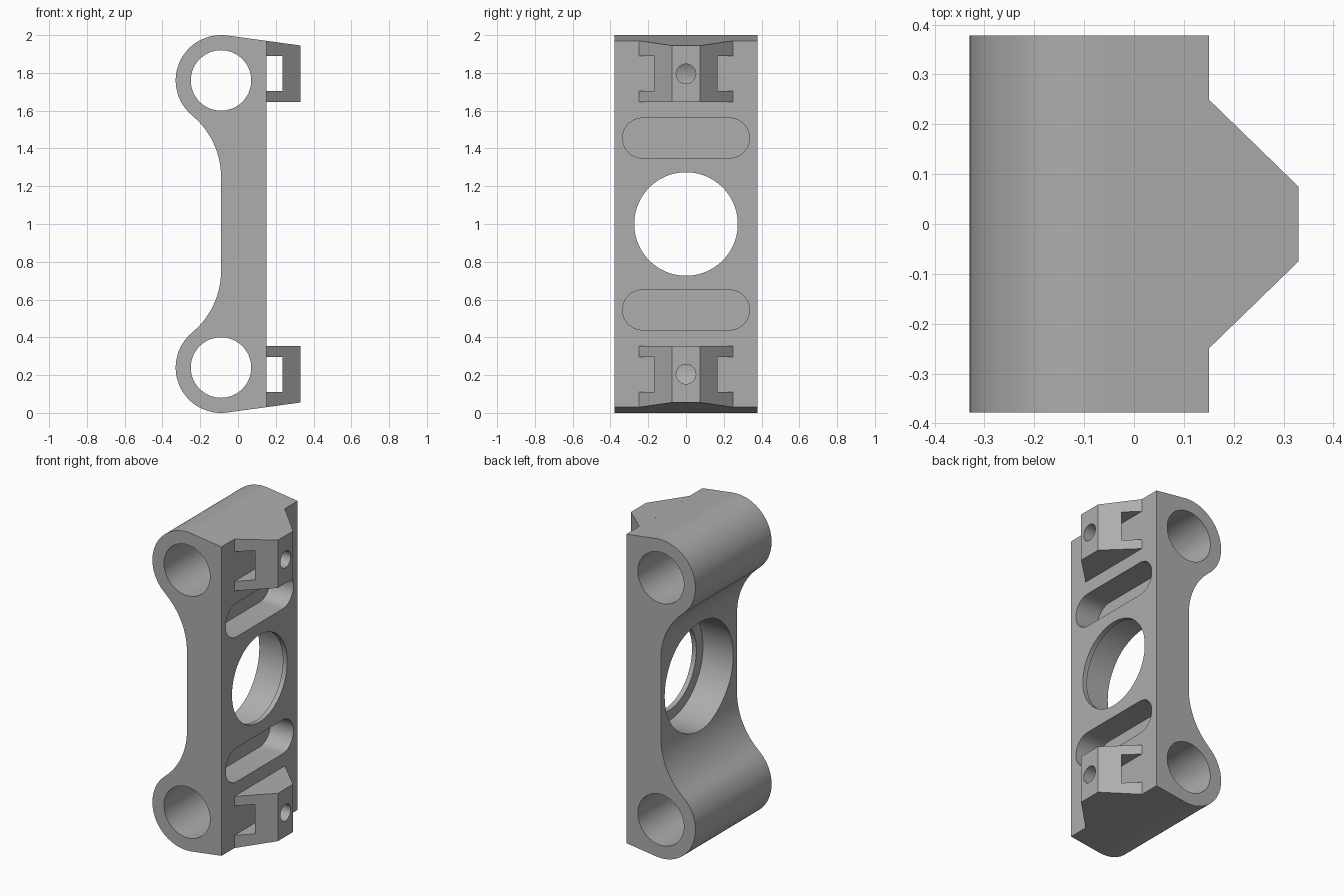
import bpy, bmesh
from math import radians, sin, cos, pi
from mathutils import Matrix, Vector

cube = bpy.data.objects.get("Cube")
if cube:
    bpy.data.objects.remove(cube, do_unlink=True)

grey = bpy.data.materials.new("plain grey")
grey.use_nodes = True
colour = (0.42, 0.42, 0.42, 1)
grey.diffuse_color = colour
grey.node_tree.nodes["Principled BSDF"].inputs["Base Color"].default_value = colour

FACE = 0.15             # flat mounting face
BORE_X, BORE_Z = -0.09, 1.76
HALF = 0.378            # half depth of the body


def arc(cx, cy, r, start, end, n):
    angles = [radians(start + (end - start) * i / n) for i in range(n + 1)]
    return [(cx + r * cos(a), cy + r * sin(a)) for a in angles]


def prism(name, loop_a, loop_b):
    """Closed solid between two matching loops of 3D points."""
    bm = bmesh.new()
    a = [bm.verts.new(p) for p in loop_a]
    b = [bm.verts.new(p) for p in loop_b]
    bm.faces.new(a)
    bm.faces.new(b[::-1])
    for i in range(len(a)):
        j = (i + 1) % len(a)
        bm.faces.new((a[j], a[i], b[i], b[j]))
    bmesh.ops.recalc_face_normals(bm, faces=bm.faces)
    mesh = bpy.data.meshes.new(name)
    bm.to_mesh(mesh)
    bm.free()
    mesh.materials.append(grey)
    obj = bpy.data.objects.new(name, mesh)
    bpy.context.collection.objects.link(obj)
    return obj


def along_y(name, pts, y0, y1):
    return prism(name, [(x, y0, z) for x, z in pts], [(x, y1, z) for x, z in pts])


def along_x(name, pts, x0, x1):
    return prism(name, [(x0, y, z) for y, z in pts], [(x1, y, z) for y, z in pts])


def combine(target, tool, operation):
    mod = target.modifiers.new(operation, 'BOOLEAN')
    mod.operation, mod.object, mod.solver = operation, tool, 'EXACT'
    bpy.context.view_layer.objects.active = target
    bpy.ops.object.modifier_apply(modifier=mod.name)
    bpy.data.objects.remove(tool, do_unlink=True)


def top_z(x):
    """Sloped end face, tangent to the boss."""
    return 1.97 - 0.139 * (x - FACE)


def flip(pts):
    return [(a, 2 - z) for a, z in reversed(pts)]


# Body: two round bosses blended into a narrower waist
upper = [(FACE, top_z(FACE))]
upper += arc(BORE_X, BORE_Z, 0.24, 82.1, 230.5, 40)
upper += arc(-0.51, 1.25, 0.42, 50.5, 0, 20)[1:]
body = along_y("bracket_body", upper + flip(upper), -HALF, HALF)

# Tapered lugs, each with a cross slot behind its front wall
plan = [(0.14, -0.25), (FACE, -0.25), (0.33, -0.075),
        (0.33, 0.075), (FACE, 0.25), (0.14, 0.25)]
for mirrored in (False, True):
    side = flip if mirrored else (lambda pts: pts)
    z_at = (lambda z: 2 - z) if mirrored else (lambda z: z)
    lug = prism("lug", [(x, y, z_at(1.645)) for x, y in plan],
                [(x, y, z_at(top_z(x))) for x, y in plan])
    slot = [(FACE, 1.705), (0.235, 1.705), (0.235, 1.89), (FACE, 1.89)]
    combine(lug, along_y("lug_slot", side(slot), -0.5, 0.5), 'DIFFERENCE')
    combine(body, lug, 'UNION')

    # Boss bore, then the screw hole that opens into it
    bore = arc(BORE_X, BORE_Z, 0.16, 0, 360, 64)[:-1]
    combine(body, along_y("boss_bore", side(bore), -0.5, 0.5), 'DIFFERENCE')
    screw = arc(0, 1.795, 0.052, 0, 360, 32)[:-1]
    combine(body, along_x("screw_hole", side(screw), -0.1, 0.5), 'DIFFERENCE')

    # Blind rounded pocket
    pocket = arc(0.23, 1.455, 0.106, -90, 90, 20) + arc(-0.23, 1.455, 0.106, 90, 270, 20)
    combine(body, along_x("pocket", side(pocket), -0.01, 0.4), 'DIFFERENCE')

# Central opening with a thin retaining lip at the mounting face
for name, r, x0, x1 in (("opening", 0.274, -0.5, 0.5), ("counterbore", 0.34, -0.5, 0.12)):
    ring = arc(0, 1, r, 0, 360, 80)[:-1]
    combine(body, along_x(name, ring, x0, x1), 'DIFFERENCE')

bpy.ops.object.select_all(action='DESELECT')
body.select_set(True)
bpy.context.view_layer.objects.active = body
bpy.ops.object.shade_smooth_by_angle(angle=radians(25))
